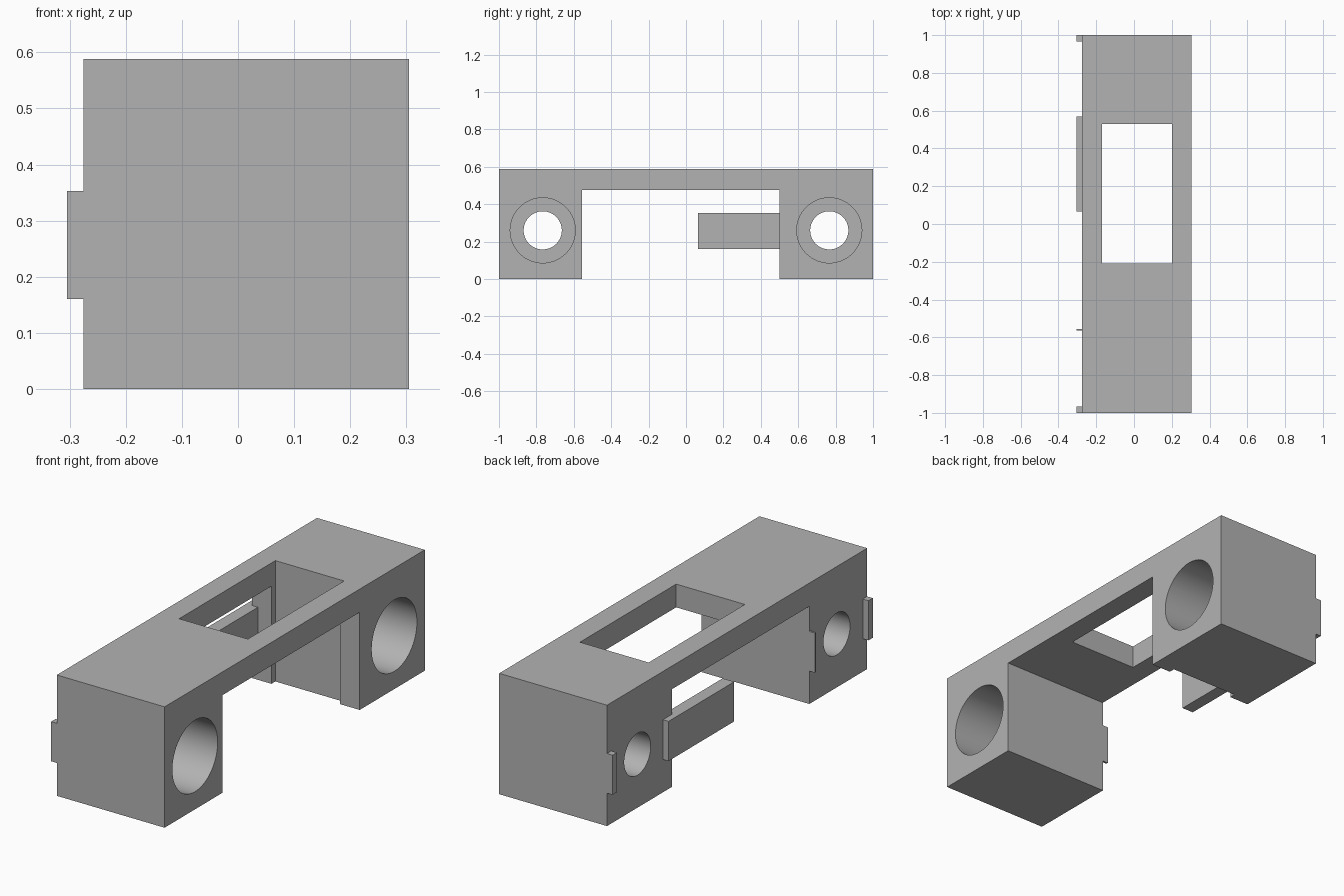
import bpy
import bmesh
import math
from mathutils import Matrix

if "Cube" in bpy.data.objects:
    bpy.data.objects.remove(bpy.data.objects["Cube"], do_unlink=True)

grey = bpy.data.materials.new("plain_grey")
grey.use_nodes = True
COLOUR = (0.45, 0.45, 0.45, 1)
grey.diffuse_color = COLOUR
grey.node_tree.nodes["Principled BSDF"].inputs["Base Color"].default_value = COLOUR


def make_object(name, bm):
    bmesh.ops.recalc_face_normals(bm, faces=bm.faces[:])
    mesh = bpy.data.meshes.new(name)
    bm.to_mesh(mesh)
    bm.free()
    mesh.materials.append(grey)
    obj = bpy.data.objects.new(name, mesh)
    bpy.context.scene.collection.objects.link(obj)
    return obj


def box(name, xs, ys, zs):
    bm = bmesh.new()
    bmesh.ops.create_cube(bm, size=1)
    for v in bm.verts:
        v.co = [(a + b) / 2 + c * (b - a) for c, (a, b) in zip(v.co, (xs, ys, zs))]
    return make_object(name, bm)


def cylinder_x(name, xs, y, z, radius):
    bm = bmesh.new()
    place = Matrix.Translation(((xs[0] + xs[1]) / 2, y, z)) @ Matrix.Rotation(math.pi / 2, 4, "Y")
    bmesh.ops.create_cone(bm, cap_ends=True, segments=64, radius1=radius,
                          radius2=radius, depth=xs[1] - xs[0], matrix=place)
    return make_object(name, bm)


def cut(body, cutter):
    cutter.hide_render = True
    mod = body.modifiers.new("cut", "BOOLEAN")
    mod.operation = "DIFFERENCE"
    mod.solver = "EXACT"
    mod.object = cutter
    bpy.context.view_layer.objects.active = body
    bpy.ops.object.modifier_apply(modifier=mod.name)
    bpy.data.objects.remove(cutter, do_unlink=True)


SIDE, OUTER, FACE = 0.305, -0.305, -0.275
TOP, UNDER = 0.588, 0.475
FRONT_INNER, BACK_INNER = -0.555, 0.5

# Bridge-shaped body: two end blocks joined by a top plate
profile = [(-1, 0), (FRONT_INNER, 0), (FRONT_INNER, UNDER), (BACK_INNER, UNDER),
           (BACK_INNER, 0), (1, 0), (1, TOP), (-1, TOP)]
bm = bmesh.new()
face = bm.faces.new([bm.verts.new((FACE, y, z)) for y, z in profile])
extruded = bmesh.ops.extrude_face_region(bm, geom=[face])["geom"]
bmesh.ops.translate(bm, vec=(SIDE - FACE, 0, 0),
                    verts=[v for v in extruded if isinstance(v, bmesh.types.BMVert)])
body = make_object("bridge_body", bm)

# Window through the top, leaving a shallow recess down the back block
cut(body, box("window_cutter", (-0.17, 0.2), (-0.21, 0.53), (-0.1, 0.7)))

# Stepped holes through both blocks, wide on the left side
for y in (-0.766, 0.766):
    cut(body, cylinder_x("hole_cutter", (-0.4, 0.4), y, 0.26, 0.102))
    cut(body, cylinder_x("bore_cutter", (-0.055, 0.4), y, 0.26, 0.174))

bpy.ops.object.select_all(action="DESELECT")
body.select_set(True)
bpy.context.view_layer.objects.active = body
bpy.ops.object.shade_smooth_by_angle(angle=math.radians(30))

# Arm and small tabs on the right side
TAB_Z = (0.16, 0.353)
box("side_arm", (OUTER, -0.243), (0.065, 0.57), TAB_Z)
box("back_tab", (OUTER, FACE), (0.967, 1), TAB_Z)
box("front_tab", (OUTER, FACE), (-1, -0.967), TAB_Z)
box("inner_tab", (OUTER, FACE), (-0.565, FRONT_INNER), TAB_Z)
